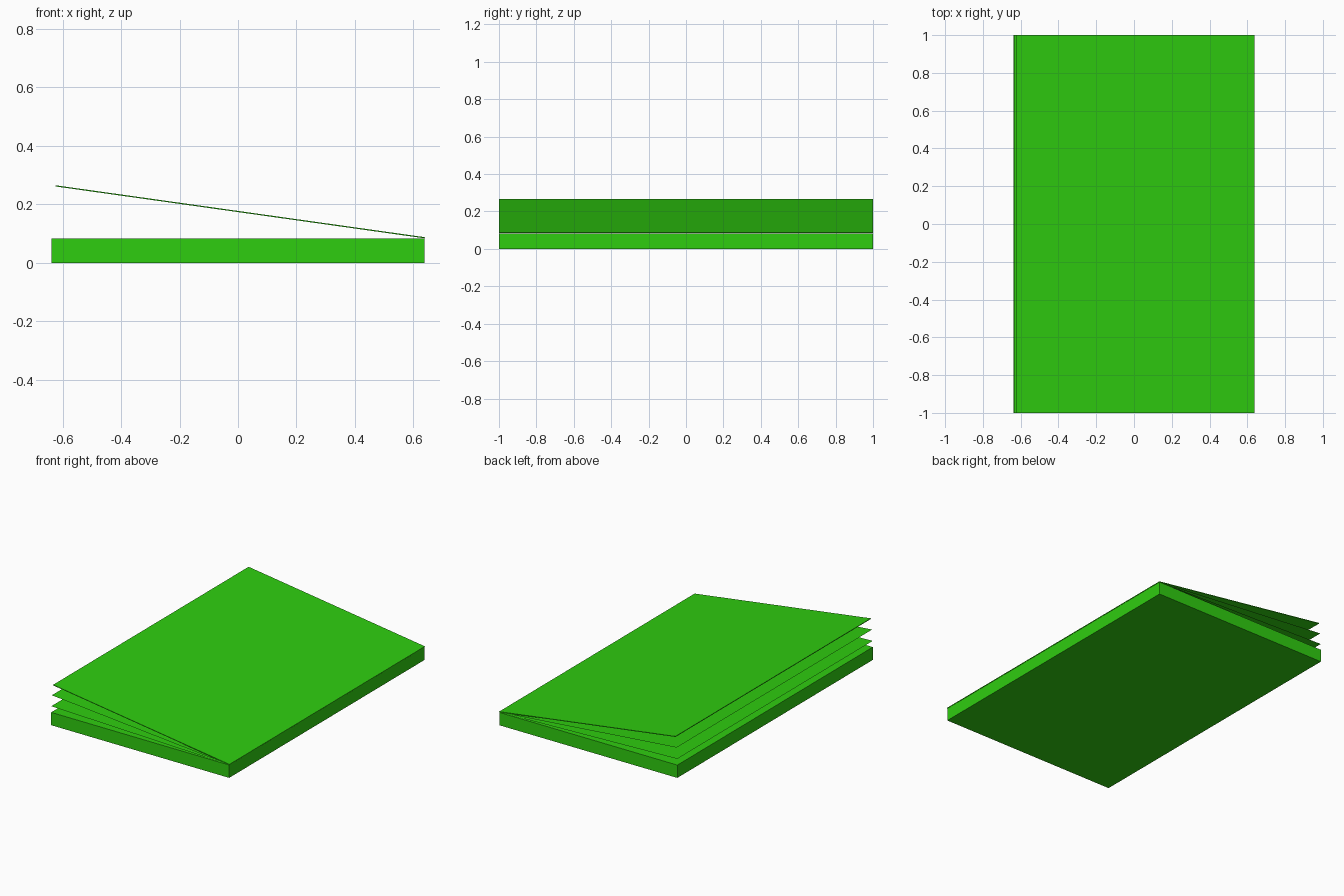
import bpy
import bmesh
from math import radians
from mathutils import Matrix, Vector

cube = bpy.data.objects.get("Cube")
if cube:
    bpy.data.objects.remove(cube, do_unlink=True)

green = bpy.data.materials.new("bright_green")
green.use_nodes = True
COLOUR = (0.028, 0.61, 0.005, 1)
green.diffuse_color = COLOUR
bsdf = next(n for n in green.node_tree.nodes if n.type == "BSDF_PRINCIPLED")
bsdf.inputs["Base Color"].default_value = COLOUR

WIDTH, DEPTH, HEIGHT = 1.275, 2.0, 0.083


def add_part(name, bm):
    mesh = bpy.data.meshes.new(name)
    bm.to_mesh(mesh)
    bm.free()
    mesh.materials.append(green)
    obj = bpy.data.objects.new(name, mesh)
    bpy.context.collection.objects.link(obj)
    return obj


def slab(name, thickness):
    """A box whose bottom right edge lies on the origin's y axis."""
    bm = bmesh.new()
    bmesh.ops.create_cube(bm, size=1)
    bmesh.ops.scale(bm, vec=(WIDTH, DEPTH, thickness), verts=bm.verts)
    bmesh.ops.translate(bm, vec=(-WIDTH / 2, 0, thickness / 2), verts=bm.verts)
    return add_part(name, bm)


def sheet(name):
    """A single flat leaf hinged on the origin's y axis."""
    bm = bmesh.new()
    bmesh.ops.create_grid(bm, x_segments=1, y_segments=1, size=0.5)
    bmesh.ops.scale(bm, vec=(WIDTH, DEPTH, 1), verts=bm.verts)
    bmesh.ops.translate(bm, vec=(-WIDTH / 2, 0, 0), verts=bm.verts)
    return add_part(name, bm)


def hinge(obj, x, z, degrees):
    obj.matrix_world = (Matrix.Translation(Vector((x, 0, z)))
                        @ Matrix.Rotation(radians(degrees), 4, "Y"))


# Closed stack of pages
hinge(slab("page_block", HEIGHT), 0.637, 0, 0)

# Loose leaves fanned open from the spine
for i, angle in enumerate((1.75, 5)):
    hinge(sheet(f"loose_page_{i + 1}"), 0.637, HEIGHT + 0.001, angle)

# Thin raised cover
hinge(slab("cover", 0.004), 0.638, HEIGHT + 0.001, 8)
